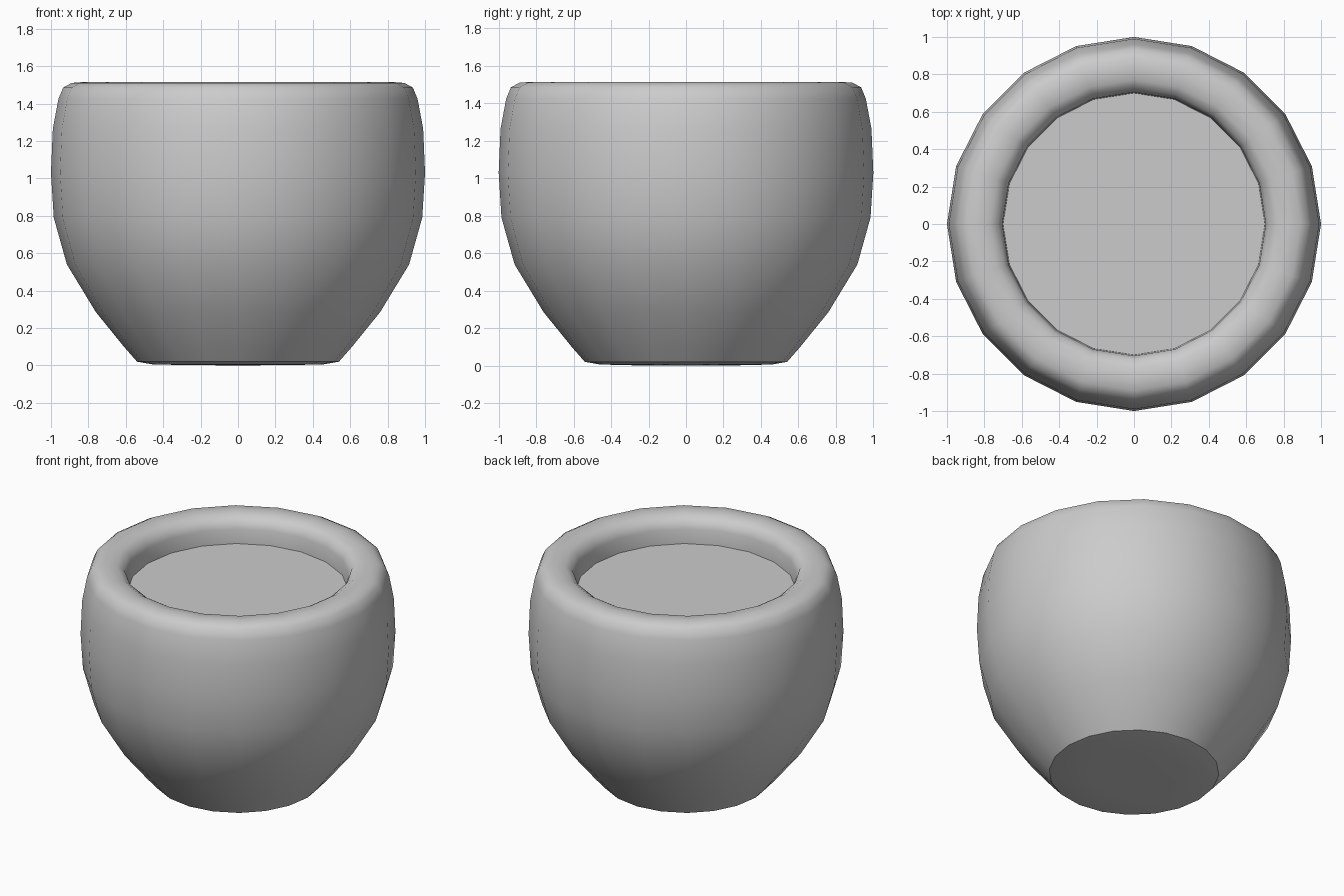
import bpy
import bmesh
from math import tau

SIDES = 20

cube = bpy.data.objects.get("Cube")
if cube:
    bpy.data.objects.remove(cube, do_unlink=True)

# One plain colour for the whole pot
grey = bpy.data.materials.new("light_grey")
grey.use_nodes = True
colour = (0.6, 0.6, 0.6, 1.0)
grey.diffuse_color = colour
grey.node_tree.nodes["Principled BSDF"].inputs["Base Color"].default_value = colour


def lathe(name, profile):
    """Turn a (radius, height) profile around z into a smooth shaded object."""
    bm = bmesh.new()
    verts = [bm.verts.new((r, 0, z)) for r, z in profile]
    edges = [bm.edges.new(pair) for pair in zip(verts, verts[1:])]
    bmesh.ops.spin(bm, geom=verts + edges, cent=(0, 0, 0), axis=(0, 0, 1),
                   angle=tau, steps=SIDES, use_duplicate=False)
    bmesh.ops.remove_doubles(bm, verts=bm.verts[:], dist=0.0005)
    bmesh.ops.recalc_face_normals(bm, faces=bm.faces[:])
    for face in bm.faces:
        face.smooth = True
    mesh = bpy.data.meshes.new(name)
    bm.to_mesh(mesh)
    bm.free()
    mesh.materials.append(grey)
    obj = bpy.data.objects.new(name, mesh)
    bpy.context.collection.objects.link(obj)
    return obj


# Bowl wall: outer curve, rounded rim and short inner wall
lathe("pot_wall", [
    (0.54, 0.02), (0.61, 0.10), (0.76, 0.285), (0.915, 0.54), (0.985, 0.79),
    (1.0, 1.03), (0.99, 1.265), (0.96, 1.425), (0.935, 1.485), (0.89, 1.51),
    (0.83, 1.515), (0.77, 1.508), (0.725, 1.48), (0.705, 1.43), (0.70, 1.33),
])

# Slightly domed foot, with a crisp edge against the wall
foot = lathe("pot_base", [(0.54, 0.02), (0.46, 0.006), (0.3, 0.002), (0, 0)])

# Level surface inside the rim
floor = lathe("inner_floor", [(0.70, 1.33), (0, 1.33)])

# Open discs: face the foot down and the floor up
for disc, up in ((foot, False), (floor, True)):
    if (disc.data.polygons[0].normal.z > 0) != up:
        disc.data.flip_normals()
# The wall is open below, so face its widest band outward
wall = bpy.data.objects["pot_wall"]
widest = max(wall.data.polygons, key=lambda p: p.center.xy.length)
if widest.normal.xy.dot(widest.center.xy) < 0:
    wall.data.flip_normals()
